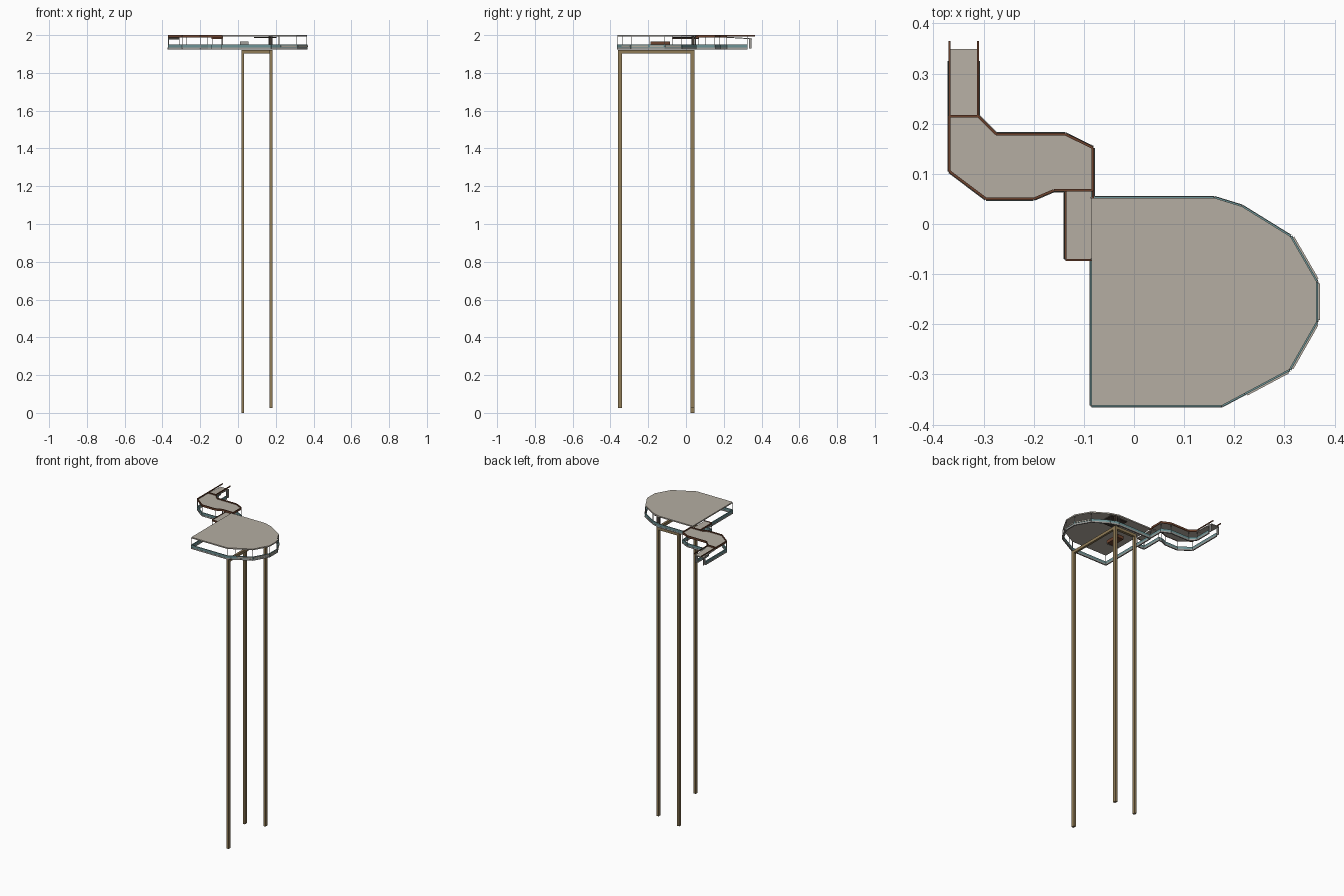
import bpy, bmesh
from mathutils import Vector, Matrix

old = bpy.data.objects.get("Cube")
if old:
    bpy.data.objects.remove(old)


def material(name, rgb):
    m = bpy.data.materials.new(name)
    m.use_nodes = True
    m.diffuse_color = (*rgb, 1)
    m.node_tree.nodes["Principled BSDF"].inputs["Base Color"].default_value = (*rgb, 1)
    return m


TAUPE = material("taupe panel", (.46, .42, .36))
WOOD = material("tan timber", (.28, .20, .095))
BROWN = material("red brown trim", (.15, .055, .027))
TEAL = material("teal band", (.15, .29, .30))
GREY = material("grey metal", (.36, .35, .33))
DARK = material("dark panel", (.06, .045, .035))


def finish(name, bm, mat):
    bmesh.ops.recalc_face_normals(bm, faces=bm.faces)
    me = bpy.data.meshes.new(name)
    bm.to_mesh(me)
    bm.free()
    me.materials.append(mat)
    ob = bpy.data.objects.new(name, me)
    bpy.context.collection.objects.link(ob)
    return ob


def add_box(bm, lo, hi):
    lo, hi = Vector(lo), Vector(hi)
    bmesh.ops.create_cube(bm, size=1, matrix=Matrix.Translation((lo + hi) / 2)
                          @ Matrix.Diagonal((*(hi - lo), 1)))


def box(name, lo, hi, mat):
    bm = bmesh.new()
    add_box(bm, lo, hi)
    return finish(name, bm, mat)


def slab(name, outline, z0, z1, mat):
    bm = bmesh.new()
    face = bm.faces.new([bm.verts.new((x, y, z0)) for x, y in outline])
    ext = bmesh.ops.extrude_face_region(bm, geom=[face])
    top = [v for v in ext["geom"] if isinstance(v, bmesh.types.BMVert)]
    bmesh.ops.translate(bm, verts=top, vec=(0, 0, z1 - z0))
    return finish(name, bm, mat)


def rail(name, path, z0, z1, width, mat, closed=False, shift=0):
    """Straight bars along a path; shift moves them to the right of travel."""
    bm = bmesh.new()
    ends = path[1:] + (path[:1] if closed else [])
    for a, b in zip(path, ends):
        a, b = Vector((*a, 0)), Vector((*b, 0))
        d = b - a
        side = Vector((d.y, -d.x, 0)).normalized() * shift
        mid = (a + b) / 2 + side + Vector((0, 0, (z0 + z1) / 2))
        bmesh.ops.create_cube(bm, size=1, matrix=Matrix.Translation(mid)
                              @ d.to_track_quat('X', 'Z').to_matrix().to_4x4()
                              @ Matrix.Diagonal((d.length, width, z1 - z0, 1)))
    return finish(name, bm, mat)


def posts(name, points, z0, z1, size, mat):
    bm = bmesh.new()
    s = size / 2
    for x, y in points:
        add_box(bm, (x - s, y - s, z0), (x + s, y + s, z1))
    return finish(name, bm, mat)


# Main rounded deck
deck = [(-.085, -.362), (.175, -.362), (.22, -.338), (.31, -.29), (.364, -.195),
        (.364, -.115), (.312, -.025), (.215, .035), (.16, .052), (-.085, .052)]
slab("main_deck", deck, 1.992, 2.0, TAUPE)

# Walkway plates
entry = [(-.137, -.072), (-.085, -.072), (-.085, .067), (-.137, .067)]
bend = [(-.368, .215), (-.368, .105), (-.295, .05), (-.2, .05), (-.16, .067),
        (-.082, .067), (-.082, .152), (-.137, .179), (-.275, .179), (-.311, .215)]
slab("entry_plate", entry, 1.982, 1.987, TAUPE)
slab("bend_plate", bend, 1.988, 1.993, TAUPE)
ramp = box("end_ramp", (-.37, .217, 1.986), (-.311, .349, 1.991), TAUPE)
for v in ramp.data.vertices:
    if v.co.y > .3:
        v.co.z -= .008

# Brown edging on the walkway
rail("bend_trim", bend, 1.987, 2.0, .005, BROWN, closed=True)
rail("entry_trim", [(-.137, .067), (-.137, -.072), (-.085, -.072)], 1.98, 1.99, .004, BROWN)
rail("entry_inner_trim", [(-.082, .067), (-.082, .05)], 1.982, 1.994, .004, BROWN)
for i, x in enumerate((-.368, -.311)):
    rail(f"end_trim_{i}", [(x, .215), (x, .365)], 1.993, 2.0, .004, BROWN)

# Lower rails under the deck and walkway
outer = [(-.368, .325), (-.368, .105), (-.295, .05), (-.2, .05), (-.16, .067),
         (-.137, .067), (-.137, -.07), (-.085, -.07)]
inner = [(-.311, .325), (-.311, .215), (-.275, .179), (-.137, .179),
         (-.082, .152), (-.082, .052)]
ring = deck[:]
for label, path, closed in (("deck", ring, True), ("outer", outer, False), ("inner", inner, False)):
    rail(label + "_teal_band", path, 1.934, 1.949, .006, TEAL, closed)
    rail(label + "_lower_rail", path, 1.925, 1.934, .008, GREY, closed)
    posts(label + "_uprights", path, 1.93, 1.993, .003, GREY)

# Curved edge planks
for i in range(2, 6):
    a, b = Vector(deck[i]), Vector(deck[i + 1])
    rail(f"edge_plank_{i}", [tuple(a.lerp(b, .04)), tuple(a.lerp(b, .96))],
         1.938, 1.946, .007, TAUPE, shift=.003)

# End posts of the walkway
for i, x in enumerate((-.368, -.311)):
    box(f"end_post_{i}", (x - .002, .333, 1.93), (x + .002, .347, 1.982), GREY)

# Timber legs and cross beams
for name, x, y, z in (("back_right_leg", .025, .035, 0),
                      ("back_left_leg", .175, .035, .025),
                      ("front_left_leg", .175, -.35, .025)):
    box(name, (x - .0075, y - .01, z), (x + .0075, y + .01, 1.92), WOOD)
box("back_beam", (.0175, .026, 1.903), (.1825, .044, 1.922), WOOD)
box("side_beam", (.168, -.36, 1.903), (.182, .045, 1.922), WOOD)

# Fittings under the deck
box("storage_box", (.01, -.185, 1.946), (.055, -.085, 1.967), BROWN)
box("storage_box_front", (.01, -.189, 1.944), (.055, -.185, 1.967), GREY)
box("hatch_panel", (.085, -.07, 1.984), (.205, .035, 1.99), DARK)
box("back_post", (.165, .03, 1.925), (.182, .046, 1.993), DARK)
